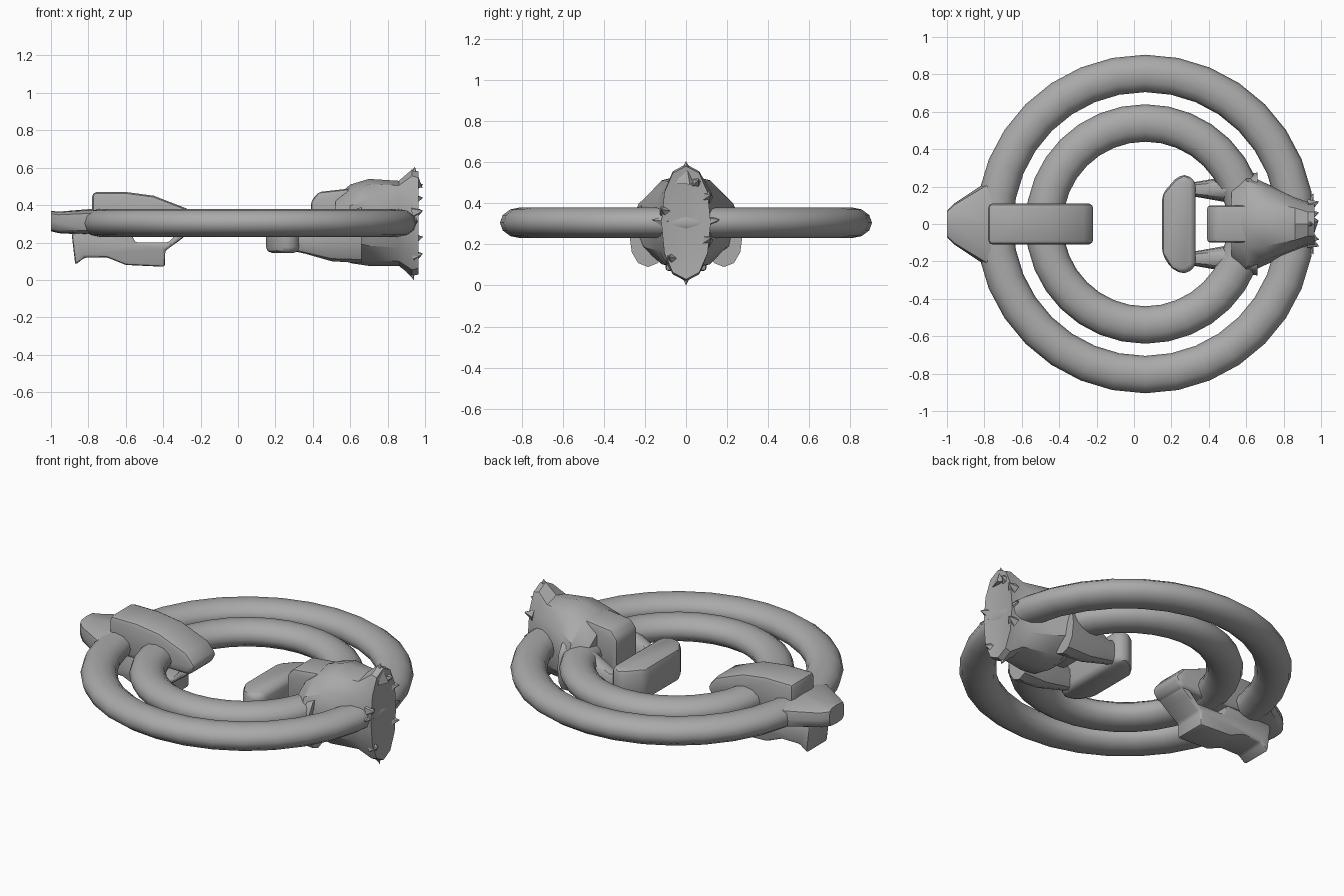
import bpy, bmesh, math
from mathutils import Vector

if "Cube" in bpy.data.objects:
    bpy.data.objects.remove(bpy.data.objects["Cube"])

grey = bpy.data.materials.new("plain grey")
grey.use_nodes = True
colour = (0.4, 0.4, 0.4, 1)
grey.diffuse_color = colour
grey.node_tree.nodes["Principled BSDF"].inputs["Base Color"].default_value = colour


def finish(name, bm, bevel=0, angle=40):
    bmesh.ops.recalc_face_normals(bm, faces=bm.faces)
    mesh = bpy.data.meshes.new(name)
    bm.to_mesh(mesh)
    bm.free()
    ob = bpy.data.objects.new(name, mesh)
    bpy.context.collection.objects.link(ob)
    mesh.materials.append(grey)
    bpy.ops.object.select_all(action='DESELECT')
    ob.select_set(True)
    bpy.context.view_layer.objects.active = ob
    if bevel:
        mod = ob.modifiers.new("soft edges", 'BEVEL')
        mod.width, mod.segments = bevel, 2
        bpy.ops.object.modifier_apply(modifier=mod.name)
    bpy.ops.object.shade_smooth_by_angle(angle=math.radians(angle))
    return ob


def bridge(bm, loops, closed=False):
    n = len(loops[0])
    pairs = list(zip(loops, loops[1:]))
    if closed:
        pairs.append((loops[-1], loops[0]))
    else:
        bm.faces.new(loops[0])
        bm.faces.new(loops[-1])
    for a, b in pairs:
        for i in range(n):
            j = (i + 1) % n
            bm.faces.new((a[i], a[j], b[j], b[i]))


def ring(name, cx, radius, half_width, half_height, segs=32, sides=12):
    bm = bmesh.new()
    loops = []
    for s in range(segs):
        t = math.tau * s / segs
        loop = []
        for k in range(sides):
            u = math.tau * k / sides
            r = radius + half_width * math.cos(u)
            loop.append(bm.verts.new((cx + r * math.cos(t), r * math.sin(t),
                                      0.305 + half_height * math.sin(u))))
        loops.append(loop)
    bridge(bm, loops, closed=True)
    return finish(name, bm, angle=60)


def loft(name, sections, sides=12, cy=0, angle=40):
    # each section: x, half width, bottom, top, roundness exponent
    bm = bmesh.new()
    loops = []
    for x, hy, z0, z1, e in sections:
        loop = []
        for k in range(sides):
            u = math.tau * k / sides
            c, s = math.cos(u), math.sin(u)
            y = hy * math.copysign(abs(c) ** e, c)
            z = (z1 - z0) / 2 * math.copysign(abs(s) ** e, s)
            loop.append(bm.verts.new((x, cy + y, (z0 + z1) / 2 + z)))
        loops.append(loop)
    bridge(bm, loops)
    return finish(name, bm, angle=angle)


def slab(name, outline, y0, y1, bevel, axis='Y'):
    # outline in x and z pulled along y, or in x and y pulled along z
    bm = bmesh.new()
    place = (lambda a, b, d: (a, d, b)) if axis == 'Y' else (lambda a, b, d: (a, b, d))
    loops = [[bm.verts.new(place(a, b, d)) for a, b in outline] for d in (y0, y1)]
    bridge(bm, loops)
    return finish(name, bm, bevel)


def spike(name, base, tip, radius):
    bm = bmesh.new()
    base, tip = Vector(base), Vector(tip)
    turn = (tip - base).to_track_quat('Z', 'Y')
    pts = [bm.verts.new(base + turn @ Vector((radius * math.cos(a), radius * math.sin(a), 0)))
           for a in (math.tau * k / 5 for k in range(5))]
    top = bm.verts.new(tip)
    bm.faces.new(pts)
    for i in range(5):
        bm.faces.new((pts[i], pts[(i + 1) % 5], top))
    return finish(name, bm, angle=20)


# Nested rings
ring("outer_ring", 0.06, 0.805, 0.1, 0.075)
ring("inner_ring", 0.06, 0.54, 0.1, 0.075)

# Right-hand hook that wraps the inner ring
slab("hook_upper", [(-.78, .47), (-.6, .47), (-.45, .45), (-.27, .38), (-.21, .31),
                    (-.25, .25), (-.78, .25)], -.11, .11, 0.025)
slab("hook_lower", [(-.24, .27), (-.3, .22), (-.39, .155), (-.39, .07), (-.6, .08),
                    (-.7, .12), (-.82, .12), (-.87, .08), (-.89, .25), (-.58, .27),
                    (-.55, .2), (-.37, .2), (-.32, .26)], -.1, .1, 0.015)
loft("hook_tip", [(-1, .07, .26, .37, .5), (-.96, .11, .25, .365, .5),
                  (-.78, .23, .24, .38, .6), (-.68, .16, .26, .37, .8)])

# Left-hand rough clasp body
loft("clasp_body", [(.52, .2, .16, .44, 1), (.6, .27, .09, .51, 1.1),
                    (.7, .22, .075, .54, .9), (.86, .15, .075, .53, .8),
                    (.93, .12, .02, .59, .9), (.965, .12, .03, .58, .9),
                    (.955, .06, .12, .5, .9)], angle=30)
slab("clasp_tongue", [(.39, .26), (.39, .42), (.43, .47), (.7, .5), (.7, .2), (.42, .2)],
     -.1, .1, 0.02)

# Forked arms and the cross bar they hold
for side, label in ((1, "left"), (-1, "right")):
    loft("clasp_arm_" + label, [(.27, .03, .16, .3, .7), (.36, .045, .14, .28, .7),
                                (.5, .07, .1, .36, .8), (.66, .09, .09, .4, .9)],
         cy=side * .185)
    spike("side_barb_" + label, (.93, side * .1, .31), (.96, side * .165, .32), .035)
bar = [(.15, .16), (.22, .24), (.27, .27), (.33, .23), (.33, -.23), (.27, -.27),
       (.2, -.24), (.15, -.16)]
slab("cross_bar", bar, .145, .34, 0.03, axis='Z')

# Jagged barbs on the end of the clasp
spike("top_barb", (.93, 0, .5), (.945, 0, .605), .06)
spike("bottom_barb", (.9, 0, .12), (.94, 0, 0), .06)
for z, y in ((.5, .05), (.43, .1), (.36, -.1), (.22, .1), (.13, -.07)):
    spike("end_barb", (.94, y, z), (.99, y * 1.2, z + .01), .035)
